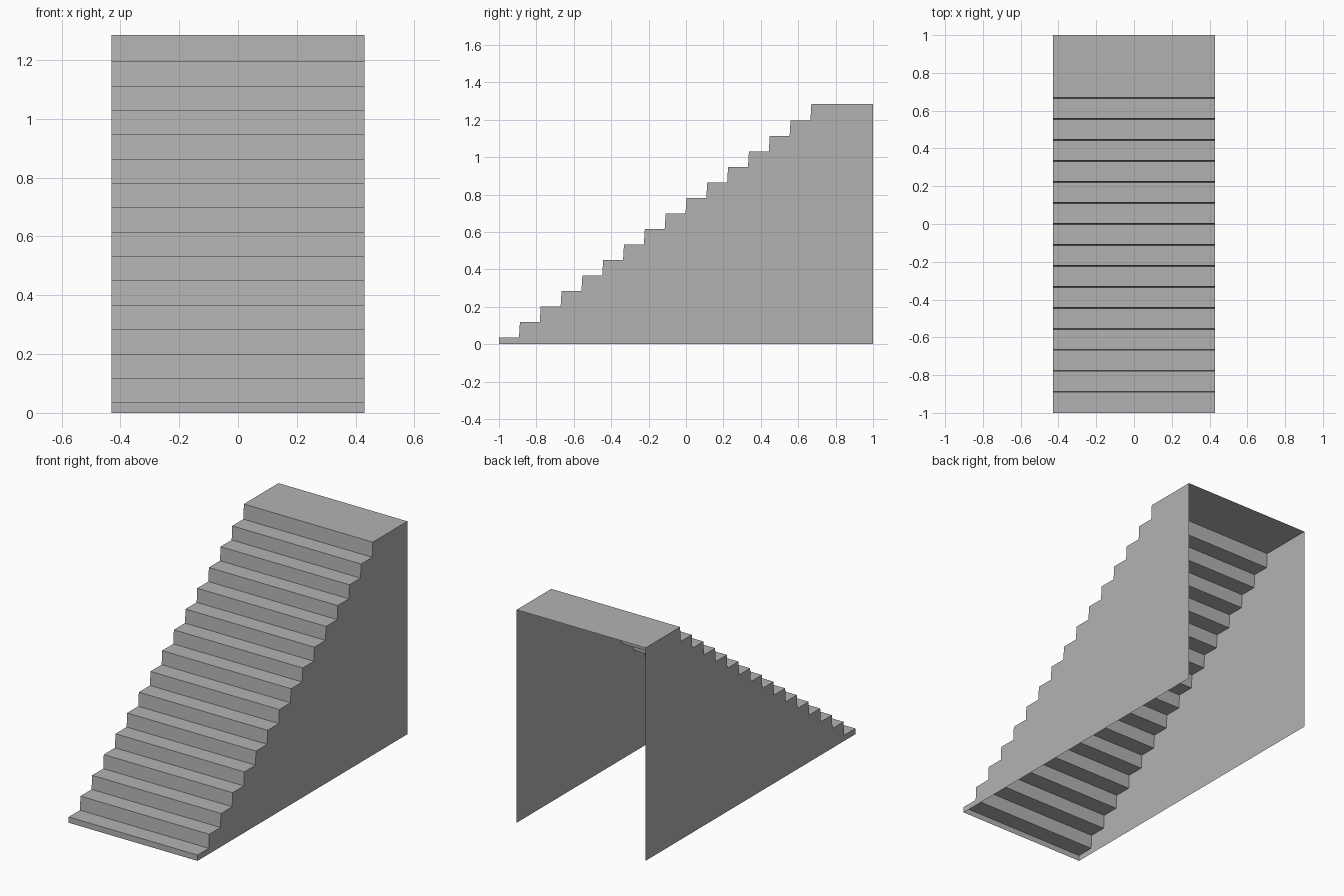
import bpy

cube = bpy.data.objects.get("Cube")
if cube:
    bpy.data.objects.remove(cube, do_unlink=True)

HALF_WIDTH = 0.43
STEPS = 15
RISE, RUN, LEAN = 0.0829, 0.1113, 0.005
FIRST_HEIGHT, TOP_HEIGHT = 0.035, 1.285

# Plain grey for the whole staircase
grey = bpy.data.materials.new("plain grey")
grey.use_nodes = True
colour = (0.45, 0.45, 0.45, 1)
grey.diffuse_color = colour
grey.node_tree.nodes["Principled BSDF"].inputs["Base Color"].default_value = colour


def add_part(name, verts, faces):
    mesh = bpy.data.meshes.new(name)
    mesh.from_pydata(verts, [], faces)
    mesh.materials.append(grey)
    obj = bpy.data.objects.new(name, mesh)
    bpy.context.collection.objects.link(obj)
    return obj


# Stepped side profile, from the front lip up to the back of the landing
profile = [(-1, 0), (-1, FIRST_HEIGHT)]
for i in range(STEPS):
    y = -0.893 + RUN * i
    low = FIRST_HEIGHT + RISE * i
    high = TOP_HEIGHT if i == STEPS - 1 else low + RISE
    profile += [(y, low), (y + LEAN, high)]
profile.append((1, TOP_HEIGHT))
n = len(profile)

# Treads, risers and landing: one folded sheet, open underneath
verts = [(x, y, z) for x in (-HALF_WIDTH, HALF_WIDTH) for y, z in profile]
add_part("treads_and_risers", verts,
         [(i, i + n, i + n + 1, i + 1) for i in range(n - 1)])

# Side walls: thin sheets that follow the steps, with the back left open
outline = profile + [(1, 0)]
for name, x in (("right_wall", -HALF_WIDTH), ("left_wall", HALF_WIDTH)):
    order = range(len(outline))
    add_part(name, [(x, y, z) for y, z in outline],
             [tuple(order if x < 0 else reversed(order))])
